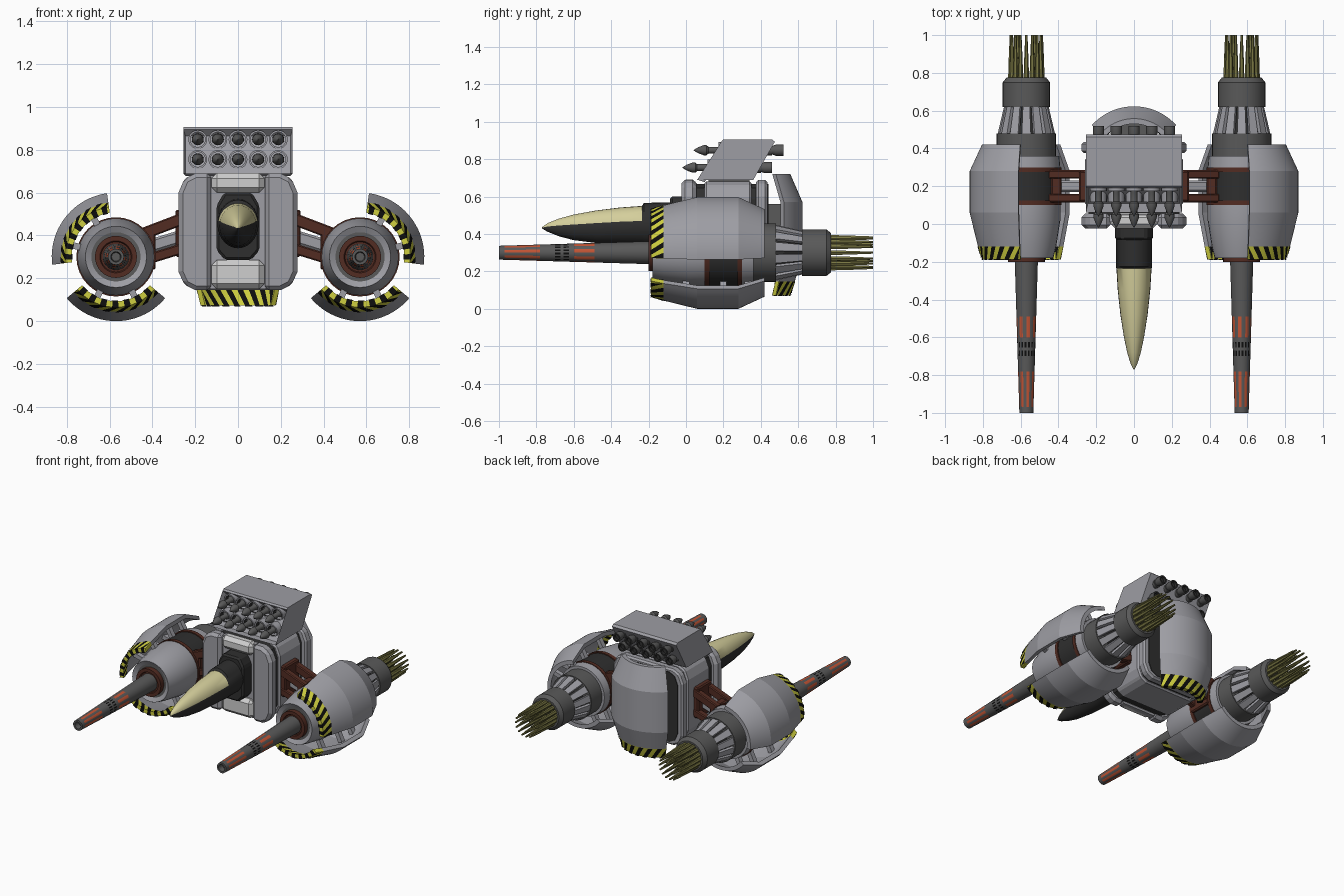
import bpy, bmesh, math
from mathutils import Vector, Matrix

if "Cube" in bpy.data.objects:
    bpy.data.objects.remove(bpy.data.objects["Cube"])

COL = {
    "light_grey": (0.34, 0.34, 0.37), "pale_grey": (0.62, 0.62, 0.62), "dark_grey": (0.10, 0.10, 0.10),
    "charcoal": (0.028, 0.028, 0.028), "brown": (0.085, 0.025, 0.016), "yellow": (0.62, 0.62, 0.05),
    "black": (0.004, 0.004, 0.004), "orange": (0.55, 0.09, 0.035), "cream": (0.66, 0.62, 0.33),
    "olive": (0.19, 0.18, 0.055)}
NAMES = list(COL)
MATS = {}
for n, c in COL.items():
    MATS[n] = bpy.data.materials.new(n)
    MATS[n].diffuse_color = (*c, 1)
I = {n: i for i, n in enumerate(NAMES)}
EX, EZ = 0.57, 0.30          # engine axis


def finish(name, bm, mirror=False, smooth=None, bevel=0, normals=True):
    if normals:
        bmesh.ops.recalc_face_normals(bm, faces=bm.faces)
    used = sorted({f.material_index for f in bm.faces})
    me = bpy.data.meshes.new(name)
    for f in bm.faces:
        f.material_index = used.index(f.material_index)
    bm.to_mesh(me)
    bm.free()
    for i in used:
        me.materials.append(MATS[NAMES[i]])
    if smooth:
        me.shade_smooth()
        me.set_sharp_from_angle(angle=math.radians(smooth))
    ob = bpy.data.objects.new(name, me)
    bpy.context.collection.objects.link(ob)
    if bevel:
        b = ob.modifiers.new("bevel", 'BEVEL')
        b.width, b.segments, b.limit_method = bevel, 1, 'ANGLE'
    if mirror:
        ob.modifiers.new("mirror", 'MIRROR').use_clip = False
    return ob


def prism_bm(pts, axis, a, b, mat):
    bm = bmesh.new()
    put = (lambda u, v, t: (u, t, v)) if axis == 'y' else (lambda u, v, t: (t, u, v))
    r0, r1 = ([bm.verts.new(put(u, v, t)) for u, v in pts] for t in (a, b))
    n = len(pts)
    bm.faces.new(r0)
    bm.faces.new(r1)
    for i in range(n):
        bm.faces.new((r0[i], r0[(i + 1) % n], r1[(i + 1) % n], r1[i]))
    for f in bm.faces:
        f.material_index = I[mat]
    bmesh.ops.recalc_face_normals(bm, faces=bm.faces)
    return bm


def prism(name, pts, axis, a, b, mat, **kw):
    return finish(name, prism_bm(pts, axis, a, b, mat), **kw)


def rect(u0, u1, v0, v1):
    return [(u0, v0), (u1, v0), (u1, v1), (u0, v1)]


def lathe(bm, prof, cx, cz, seg=32, rule=None):
    """Revolve (radius, y, colour) points around an axis along y."""
    rings = [[bm.verts.new((cx + r * math.cos(2 * math.pi * k / seg), y, cz + r * math.sin(2 * math.pi * k / seg)))
              for k in range(seg)] for r, y, m in prof]
    for j in range(len(prof) - 1):
        for k in range(seg):
            q = (k + 1) % seg
            f = bm.faces.new((rings[j][k], rings[j][q], rings[j + 1][q], rings[j + 1][k]))
            f.material_index = I[rule(prof[j][2], k) if rule else prof[j][2]]
    for ring, m in ((rings[0], prof[0][2]), (rings[-1], prof[-1][2])):
        bm.faces.new(ring).material_index = I["dark_grey" if rule else m]


def shell(name, place, prof, a0, a1, stripes, mirror):
    """Curved armour plate: revolved arc with a hazard-striped first band."""
    bm = bmesh.new()
    th, seg = 0.028, 22
    a0, a1 = math.radians(a0), math.radians(a1)
    pt = lambda a, r, t: bm.verts.new(place(r * math.cos(a), r * math.sin(a), t))
    loop = prof + [(r - th, t) for r, t in reversed(prof)]
    n, m = len(loop), len(prof)
    rows = [[pt(a0 + (a1 - a0) * i / seg, r, t) for r, t in loop] for i in range(seg + 1)]
    paint = lambda f, j: setattr(f, "material_index", I["yellow" if j in (0, n - 2, n - 1) else "light_grey"])
    for i in range(seg):
        for j in range(n):
            q = (j + 1) % n
            paint(bm.faces.new((rows[i][j], rows[i][q], rows[i + 1][q], rows[i + 1][j])), j)
    for row in (rows[0], rows[-1]):
        for j in range(m - 1):
            paint(bm.faces.new((row[j], row[j + 1], row[n - 2 - j], row[n - 1 - j])), j)
    bmesh.ops.recalc_face_normals(bm, faces=bm.faces)
    # slanted black stripes wrapped from inside, over the rim, to the outside
    (r0, t0), (r1, t1) = prof[:2]
    e, step = 0.003, (a1 - a0) / stripes
    path = [(r1 - th - e, t1, 1), (r0 - th - e, t0 - e, 0), (r0 + e, t0 - e, 0), (r1 + e, t1, 1)]
    for s in range(-1, stripes):
        strip = []
        for r, t, sh in path:
            base = a0 + step * (s + 0.3 + 0.75 * sh)
            strip.append([pt(min(max(base + step * 0.25 * k, a0), a1), r, t) for k in range(3)])
        for u, v in zip(strip, strip[1:]):
            for k in range(2):
                bm.faces.new((u[k], v[k], v[k + 1], u[k + 1])).material_index = I["black"]
    bmesh.ops.dissolve_degenerate(bm, dist=1e-5, edges=bm.edges)
    finish(name, bm, mirror, smooth=10, normals=False)


# --- engines: cannon barrel, casing, nozzle (right side, mirrored)
bm = bmesh.new()
br = lambda y: 0.037 + (y + 1) * 0.03
rows = [(-1, "dark_grey"), (-.97, "orange"), (-.78, "dark_grey"), (-.70, "black"), (-.67, "dark_grey"),
        (-.655, "black"), (-.625, "dark_grey"), (-.60, "orange"), (-.49, "dark_grey"), (-.15, "dark_grey")]
show = lambda m, k: m if (m == "orange" and k % 4 < 2) or (m == "black" and k % 2) else "dark_grey"
lathe(bm, [(.02, -.96, "dark_grey"), (.024, -1, "dark_grey")] + [(br(y), y, m) for y, m in rows], EX, EZ, 32, show)
finish("cannon_barrel", bm, True, 30)

L, D, C, B = "light_grey", "dark_grey", "charcoal", "brown"
bm = bmesh.new()
lathe(bm, [(.07, -.19, B), (.075, -.2, B), (.098, -.2, B), (.098, -.165, D), (.115, -.165, L), (.143, -.18, L),
           (.158, -.12, L), (.18, .02, L), (.18, .10, B), (.185, .10, B), (.185, .125, B), (.178, .125, C),
           (.178, .275, B), (.185, .275, B), (.185, .30, B), (.18, .30, L), (.175, .36, L), (.157, .36, D),
           (.157, .48, D), (.095, .48, C), (.085, .62, D), (.125, .62, D), (.125, .75, D), (.105, .775, D),
           (.09, .775, C), (.09, .74, C)], EX, EZ, 32)
finish("engine_casing", bm, True, 25)

# nozzle slats and exhaust spikes
bm = bmesh.new()
for k in range(14):
    rot = Matrix.Translation((EX, 0, EZ)) @ Matrix.Rotation(2 * math.pi * k / 14, 4, 'Y')
    v = [bm.verts.new(rot @ Vector((x, y, r + d))) for d in (0, -.02)
         for x, y, r in ((-.024, .47, .152), (.024, .47, .152), (.018, .63, .115), (-.018, .63, .115))]
    for q in ((0, 1, 2, 3), (4, 5, 6, 7), (0, 1, 5, 4), (1, 2, 6, 5), (2, 3, 7, 6), (3, 0, 4, 7)):
        bm.faces.new([v[i] for i in q]).material_index = I[L]
finish("nozzle_slats", bm, True)
bm = bmesh.new()
for count, rad in ((16, .082), (8, .045)):
    for k in range(count):
        a = 2 * math.pi * k / count
        lathe(bm, [(.015, .745, "olive"), (.012, .86, "olive"), (.006, 1, "olive")],
              EX + rad * math.cos(a), EZ + rad * math.sin(a), 6)
finish("exhaust_spikes", bm, True)

# --- armour shells
prof = [(.235, -.187), (.256, -.12), (.30, .06), (.30, .28), (.235, .42)]
eng = lambda u, v, t: (EX + u, t, EZ + v)
shell("upper_armour_shell", eng, prof, -7, 82, 7, True)
shell("lower_armour_shell", eng, prof, 220, 320, 7, True)
shell("rear_armour_shell", lambda u, v, t: (u, .323 + v, t),
      [(.235, .072), (.258, .145), (.30, .28), (.30, .57), (.235, .72)], 42, 138, 7, False)
bm = bmesh.new()
for deg in (15, 60, 245, 295):
    for y in (0.0, .2, .33):
        a = math.radians(deg)
        mat = Matrix.Translation((EX + .215 * math.cos(a), y, EZ + .215 * math.sin(a))) \
            @ Matrix.Rotation(-a, 4, 'Y') @ Matrix.Diagonal((.10, .035, .03, 1))
        bmesh.ops.create_cube(bm, size=1, matrix=mat)
finish("shell_struts", bm, True)

# --- hull: dark core, light bands, front pillars
half = [(.20, .145), (.25, .17), (.278, .23), (.278, .60), (.25, .665), (.20, .69)]
full = half + [(-x, z) for x, z in reversed(half)]
inner = [(x * .87, .415 + (z - .415) * .92) for x, z in full]
prism("hull_core", inner, 'y', .02, .44, C)
prism("hull_middle_band", [(x * .93, .415 + (z - .415) * .97) for x, z in full], 'y', .10, .35, L, bevel=.01)
prism("hull_rear_frame", full, 'y', .375, .435, L, bevel=.012)
prism("hull_front_pillar", [(.125, .145)] + half + [(.125, .69)], 'y', -.025, .055, L, mirror=True, bevel=.02)
prism("hull_front_panel", rect(-.13, .13, .15, .68), 'y', .01, .05, L)
prism("upper_brow_block", rect(-.124, .124, .60, .692), 'y', -.025, .06, "pale_grey", bevel=.025)
prism("lower_chin_block", rect(-.124, .124, .15, .285), 'y', -.025, .06, "pale_grey", bevel=.025)
prism("rear_shell_mount", rect(-.08, .08, .30, .56), 'y', .42, .605, D)

# --- cockpit pod and socket
prism("cockpit_socket", [(.06, .285), (.10, .33), (.10, .54), (.065, .60),
                         (-.065, .60), (-.10, .54), (-.10, .33), (-.06, .285)], 'y', -.085, .03, C, bevel=.012)
bm = bmesh.new()
secs = [(-.77, .003, .436, .430), (-.74, .018, .458, .412), (-.68, .036, .482, .388), (-.6, .053, .504, .367),
        (-.48, .072, .526, .352), (-.35, .086, .542, .346), (-.235, .093, .550, .344), (-.225, .096, .566, .34),
        (0, .096, .572, .34)]
N = 28
rings = [[bm.verts.new((w * math.cos(2 * math.pi * k / N), y, (t + b) / 2 + (t - b) / 2 * math.sin(2 * math.pi * k / N)))
          for k in range(N)] for y, w, t, b in secs]
for j in range(len(secs) - 1):
    for k in range(N):
        f = bm.faces.new((rings[j][k], rings[j][(k + 1) % N], rings[j + 1][(k + 1) % N], rings[j + 1][k]))
        glass = j < 6 and math.sin(2 * math.pi * (k + .5) / N) > .2
        f.material_index = I["cream" if glass else C]
bm.faces.new(rings[0]).material_index = I[C]
finish("cockpit_pod", bm, False, 35)

# --- pylons joining hull and engines
beam = lambda z0, z1, h: [(.24, z0), (.45, z1), (.45, z1 + h), (.24, z0 + h)]
for i, y in enumerate((.115, .24)):
    prism(f"upper_pylon_beam_{i + 1}", beam(.455, .375, .06), 'y', y, y + .045, B, mirror=True, bevel=.006)
    prism(f"lower_pylon_beam_{i + 1}", beam(.32, .255, .05), 'y', y, y + .045, B, mirror=True, bevel=.006)
prism("pylon_piston", beam(.37, .305, .065), 'y', .17, .23, L, mirror=True, bevel=.01)
prism("pylon_engine_clamp", rect(.385, .44, .24, .43), 'y', .115, .285, B, mirror=True, bevel=.008)
prism("pylon_hull_plate", rect(.23, .292, .30, .52), 'y', .12, .28, B, mirror=True, bevel=.008)

# --- missile launcher: slanted box with recessed front
prism("launcher_neck", rect(-.19, .19, .67, .71), 'y', .12, .34, D)
bm = prism_bm([(.06, .69), (.36, .69), (.475, .893), (.46, .906), (.20, .906), (.19, .895)], 'x', -.255, .255, L)
front = min(bm.faces, key=lambda f: f.normal.y - f.calc_area())
bm.normal_update()
front = max((f for f in bm.faces if f.normal.y < -.5), key=lambda f: f.calc_area())
bmesh.ops.inset_region(bm, faces=[front], thickness=.015, depth=-.04)
finish("launcher_box", bm)
tubes, missiles = bmesh.new(), bmesh.new()
for z, tip in ((.755, -.02), (.848, .04)):
    y = .06 + (z - .69) * .63
    for k in range(-2, 3):
        x = k * .094
        lathe(tubes, [(.035, y + .07, C), (.035, y + .015, L), (.044, y + .015, L), (.044, y + .12, L)], x, z, 20)
        lathe(missiles, [(.001, tip, D), (.016, tip + .025, D), (.027, tip + .055, D), (.027, tip + .07, D),
                         (.018, tip + .08, D), (.018, tip + .14, D), (.028, tip + .16, D), (.028, tip + .42, D),
                         (.022, tip + .42, D), (.03, tip + .44, D), (.03, tip + .48, C), (.02, tip + .48, C),
                         (.02, tip + .46, C)], x, z, 16)
finish("launch_tubes", tubes, False, 35)
finish("missiles", missiles, False, 35)

for m in bpy.data.materials:
    if m.users and not m.is_grease_pencil:
        m.use_nodes = True
        m.node_tree.nodes["Principled BSDF"].inputs["Base Color"].default_value = m.diffuse_color
